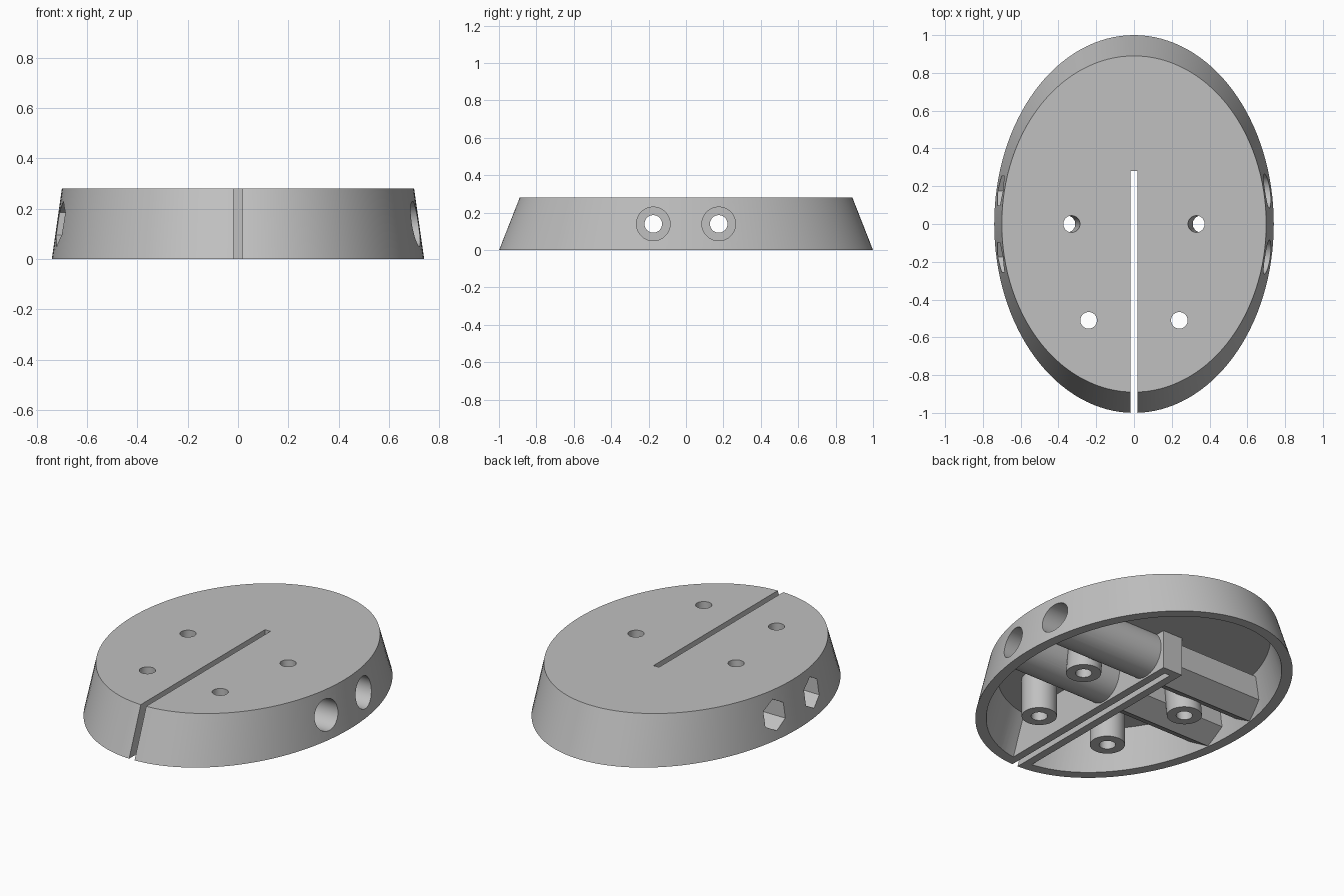
import bpy, bmesh, math
from mathutils import Vector

if "Cube" in bpy.data.objects:
    bpy.data.objects.remove(bpy.data.objects["Cube"], do_unlink=True)

grey = bpy.data.materials.new("plain grey")
grey.use_nodes = True
colour = (0.53, 0.53, 0.53, 1)
grey.diffuse_color = colour
grey.node_tree.nodes["Principled BSDF"].inputs["Base Color"].default_value = colour

HEIGHT = 0.28
SLOT_END = 0.28
BOLT_Y, BOLT_Z = 0.175, 0.14
X, Y, Z = Vector((1, 0, 0)), Vector((0, 1, 0)), Vector((0, 0, 1))


def finish(name, bm):
    bmesh.ops.recalc_face_normals(bm, faces=bm.faces)
    mesh = bpy.data.meshes.new(name)
    bm.to_mesh(mesh)
    bm.free()
    mesh.materials.append(grey)
    ob = bpy.data.objects.new(name, mesh)
    bpy.context.collection.objects.link(ob)
    return ob


def loft(name, start, end, r0, r1, sides, u=X):
    """Closed prism between two elliptical rings; u points at the first corner."""
    bm = bmesh.new()
    rings = []
    for centre, (a, b) in ((start, r0), (end, r1)):
        ring = []
        for i in range(sides):
            t = math.tau * i / sides
            ring.append(bm.verts.new(Vector(centre) + u * a * math.cos(t) + Y * b * math.sin(t)))
        rings.append(ring)
        bm.faces.new(ring)
    for i in range(sides):
        j = (i + 1) % sides
        bm.faces.new((rings[0][i], rings[0][j], rings[1][j], rings[1][i]))
    return finish(name, bm)


def box(name, lo, hi):
    bm = bmesh.new()
    bmesh.ops.create_cube(bm, size=1)
    for v in bm.verts:
        v.co = Vector([(l + h) / 2 + c * (h - l) for l, h, c in zip(lo, hi, v.co)])
    return finish(name, bm)


def cut(target, cutter):
    """Subtract the cutter for good and throw it away."""
    cutter.hide_render = True
    mod = target.modifiers.new("cut", 'BOOLEAN')
    mod.operation = 'DIFFERENCE'
    mod.solver = 'EXACT'
    mod.object = cutter
    bpy.context.view_layer.objects.active = target
    bpy.ops.object.modifier_apply(modifier=mod.name)
    bpy.data.objects.remove(cutter, do_unlink=True)


def post(name, side, foot_x, top_x, y, r):
    """Upright round post or hole, running past the body at both ends."""
    lean = (top_x - foot_x) / HEIGHT
    over = 0.1
    return loft(name, (side * (foot_x - lean * over), y, -over),
                (side * (top_x + lean * over), y, HEIGHT + over), (r, r), (r, r), 48)


def bolt(name, x0, x1, y, r, sides):
    """Sideways round or hexagonal bar along x."""
    return loft(name, (x0, y, BOLT_Z), (x1, y, BOLT_Z), (r, r), (r, r), sides, Z)


# Tapered oval body
body = loft("oval_body", (0, 0, 0), (0, 0, HEIGHT), (0.74, 1.0), (0.70, 0.89), 128)

# Hollow underside, with the inner features left standing
cavity = loft("cavity", (0, 0, -0.05), (0, 0, 0.23), (0.687, 0.96), (0.647, 0.85), 128)
cut(cavity, box("slot_wall", (-0.065, -1.2, -0.1), (0.065, SLOT_END + 0.045, 0.4)))
posts = [(0.24, 0.24, -0.51), (0.355, 0.33, 0)]
for side in (-1, 1):
    for foot_x, top_x, y in posts:
        cut(cavity, post("boss", side, foot_x, top_x, y, 0.095))
for y in (-BOLT_Y, BOLT_Y):
    cut(cavity, bolt("round_sleeve", 0, 0.9, y, 0.13, 64))
    cut(cavity, bolt("hex_sleeve", -0.9, 0, y, 0.137, 6))
cut(body, cavity)

# Clamping slot, post holes and bolt holes
cut(body, box("slot", (-0.018, -1.2, -0.1), (0.018, SLOT_END, 0.4)))
for side in (-1, 1):
    for foot_x, top_x, y in posts:
        cut(body, post("post_hole", side, foot_x, top_x, y, 0.044))
for y in (-BOLT_Y, BOLT_Y):
    cut(body, bolt("bolt_hole", -0.9, 0.9, y, 0.047, 48))
    cut(body, bolt("head_recess", 0.15, 0.9, y, 0.09, 64))
    cut(body, bolt("nut_recess", -0.9, -0.15, y, 0.09, 6))

# Smooth curved walls, sharp edges kept
bpy.ops.object.select_all(action='DESELECT')
body.select_set(True)
bpy.context.view_layer.objects.active = body
bpy.ops.object.shade_smooth_by_angle(angle=math.radians(30))
